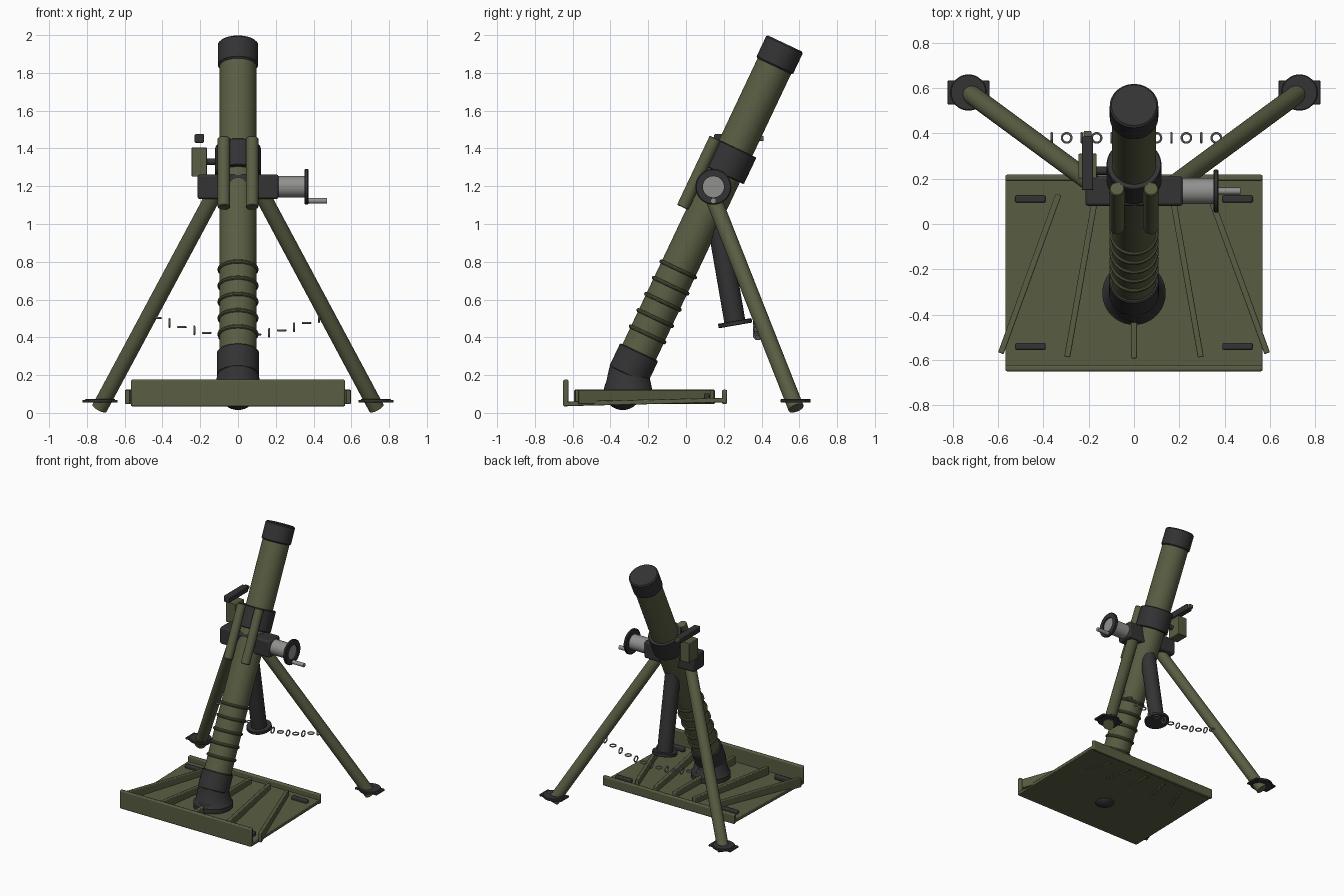
import bpy, bmesh, math
from mathutils import Vector

if "Cube" in bpy.data.objects:
    bpy.data.objects.remove(bpy.data.objects["Cube"])


def material(name, color):
    m = bpy.data.materials.new(name)
    m.use_nodes = True
    m.diffuse_color = (*color, 1)
    m.node_tree.nodes["Principled BSDF"].inputs["Base Color"].default_value = (*color, 1)
    return m


OLIVE = material("olive_paint", (0.1, 0.11, 0.055))
BLACK = material("black_metal", (0.033, 0.033, 0.035))
STEEL = material("bare_steel", (0.28, 0.28, 0.27))


def finish(name, bm, mat):
    bmesh.ops.recalc_face_normals(bm, faces=bm.faces)
    mesh = bpy.data.meshes.new(name)
    bm.to_mesh(mesh)
    bm.free()
    mesh.materials.append(mat)
    ob = bpy.data.objects.new(name, mesh)
    bpy.context.collection.objects.link(ob)
    bpy.ops.object.select_all(action='DESELECT')
    ob.select_set(True)
    bpy.context.view_layer.objects.active = ob
    bpy.ops.object.shade_smooth_by_angle(angle=math.radians(35))
    return ob


def box(name, center, size, mat, rot=(0, 0, 0), bevel=0.008):
    bm = bmesh.new()
    bmesh.ops.create_cube(bm, size=1)
    bmesh.ops.scale(bm, vec=size, verts=bm.verts)
    ob = finish(name, bm, mat)
    ob.location, ob.rotation_euler = center, rot
    if bevel:
        mod = ob.modifiers.new("soft_edges", 'BEVEL')
        mod.width, mod.segments = bevel, 2
    return ob


def lathe(name, profile, origin, axis, mat, sides=40, closed=False):
    """Spin (radius, height) points about an axis starting at origin."""
    bm = bmesh.new()
    vs = [bm.verts.new((r, 0, h)) for r, h in profile]
    es = [bm.edges.new(p) for p in zip(vs, vs[1:])]
    if closed:
        es.append(bm.edges.new((vs[-1], vs[0])))
    bmesh.ops.spin(bm, geom=vs + es, cent=(0, 0, 0), axis=(0, 0, 1),
                   angle=math.tau, steps=sides, use_merge=False)
    bmesh.ops.remove_doubles(bm, verts=bm.verts, dist=1e-5)
    ob = finish(name, bm, mat)
    ob.location = origin
    ob.rotation_euler = Vector(axis).to_track_quat('Z', 'Y').to_euler()
    return ob


def rod(name, a, b, r, mat, sides=32, chamfer=0.0):
    a, b = Vector(a), Vector(b)
    n, c = (b - a).length, chamfer
    pts = [(0, 0), (r - c, 0), (r, c), (r, n - c), (r - c, n), (0, n)]
    if not c:
        pts = [(0, 0), (r, 0), (r, n), (0, n)]
    return lathe(name, pts, a, b - a, mat, sides)


def ring(name, center, axis, major, minor, mat, sides=40, seg=10):
    pts = [(major + minor * math.cos(math.tau * i / seg),
            minor * math.sin(math.tau * i / seg)) for i in range(seg)]
    return lathe(name, pts, center, axis, mat, sides, closed=True)


# Barrel axis: distance s along it, offset p toward the back
TILT = math.radians(25.3)
UP = Vector((0, math.sin(TILT), math.cos(TILT)))
OUT = Vector((0, math.cos(TILT), -math.sin(TILT)))


def along(s, p=0, x=0):
    return Vector((x, -0.4, 0)) + UP * s + OUT * p


# Barrel with collars and cooling rings
rod("barrel", along(0.25), along(2.15), 0.098, OLIVE, 48)
rod("muzzle_collar", along(2.03), along(2.163), 0.107, BLACK, 48, 0.008)
rod("clamp_collar", along(1.396), along(1.552), 0.121, BLACK, 48, 0.004)
rod("breech_collar", along(0.22), along(0.356), 0.111, BLACK, 48, 0.005)
for i in range(5):
    ring(f"barrel_ring_{i + 1}", along(0.46 + 0.095 * i), UP, 0.098, 0.011, OLIVE, 48)

# Socket and ball under the breech
lathe("breech_socket", [(0, 0), (0.14, 0), (0.14, 0.035), (0.126, 0.05), (0.1, 0.17), (0, 0.17)],
      (0, -0.305, 0.075), (0, 0, 1), BLACK, 48)
lathe("breech_ball", [(0.1 * math.sin(a * math.pi / 16), -0.1 * math.cos(a * math.pi / 16))
                      for a in range(17)], (0, -0.335, 0.115), (0, 0, 1), BLACK, 32)

# Base plate, flanges, fanned ribs and grips
box("base_plate", (0, -0.216, 0.058), (1.134, 0.85, 0.025), OLIVE, (0.0235, 0, 0), 0.004)
box("front_flange", (0, -0.636, 0.105), (1.134, 0.028, 0.142), OLIVE)
box("back_flange", (0, 0.204, 0.085), (1.134, 0.028, 0.075), OLIVE)
for i in range(-2, 3):
    box(f"plate_rib_{i + 3}", (0.23 * i, -0.22, 0.085), (0.026, 0.745, 0.075), OLIVE,
        (0, 0, math.radians(10 * i)), 0.005)
for x in (-0.457, 0.457):
    for y in (-0.54, 0.11):
        box("plate_grip", (x, y, 0.085), (0.135, 0.032, 0.036), BLACK)

# Twin buffers in front of the barrel, legs and feet
for side, sx in (("right", -1), ("left", 1)):
    rod(f"{side}_buffer", along(1.147, -0.119, 0.075 * sx), along(1.552, -0.119, 0.075 * sx),
        0.033, OLIVE, 24, 0.004)
    rod(f"{side}_leg", (0.125 * sx, 0.135, 1.16), (0.733 * sx, 0.583, 0.025), 0.042, OLIVE, 28)
    rod(f"{side}_foot_disc", (0.73 * sx, 0.58, 0.054), (0.73 * sx, 0.58, 0.074), 0.08, BLACK, 32, 0.004)
    box(f"{side}_foot_plate", (0.73 * sx, 0.58, 0.062), (0.186, 0.104, 0.014), BLACK, bevel=0.003)

# Traverse housing with handwheel
box("traverse_housing", (0, 0.145, 1.197), (0.43, 0.13, 0.13), BLACK, bevel=0.012)
rod("handwheel_shaft", (0.2, 0.145, 1.197), (0.363, 0.145, 1.197), 0.057, STEEL)
lathe("handwheel_rim", [(0.056, 0), (0.09, 0), (0.095, 0.005), (0.095, 0.017), (0.09, 0.022), (0.056, 0.022)],
      (0.351, 0.145, 1.197), (1, 0, 0), BLACK, 40, closed=True)
rod("crank_handle", (0.36, 0.145, 1.123), (0.47, 0.145, 1.123), 0.015, STEEL, 20)

# Elevating column with flange
foot, top = Vector((0, 0.26, 0.475)), Vector((0, 0.135, 1.2))
rod("elevating_column", foot, top, 0.056, BLACK)
lift = (top - foot).normalized()
rod("column_flange", foot - lift * 0.012, foot + lift * 0.012, 0.09, BLACK, 40, 0.003)

# Sight on the right side
box("sight_body", (-0.205, 0.255, 1.328), (0.08, 0.11, 0.155), OLIVE, bevel=0.004)
rod("sight_mount", (-0.18, 0.235, 1.33), (-0.09, 0.235, 1.33), 0.018, BLACK, 20)
box("sight_tube", (-0.205, 0.267, 1.453), (0.05, 0.236, 0.046), BLACK, bevel=0.006)
box("sight_eyepiece", (-0.205, 0.395, 1.453), (0.034, 0.03, 0.028), OLIVE, bevel=0.004)

# Sagging chain between the legs, links turned alternately
for i in range(14):
    x = 0.066 * (i - 6.5)
    ring(f"chain_link_{i + 1}", (x, 0.38, 0.41 + 0.5 * x * x),
         (1, 0, 0) if i % 2 else (0, 0, 1), 0.021, 0.005, STEEL, 20, 8)
